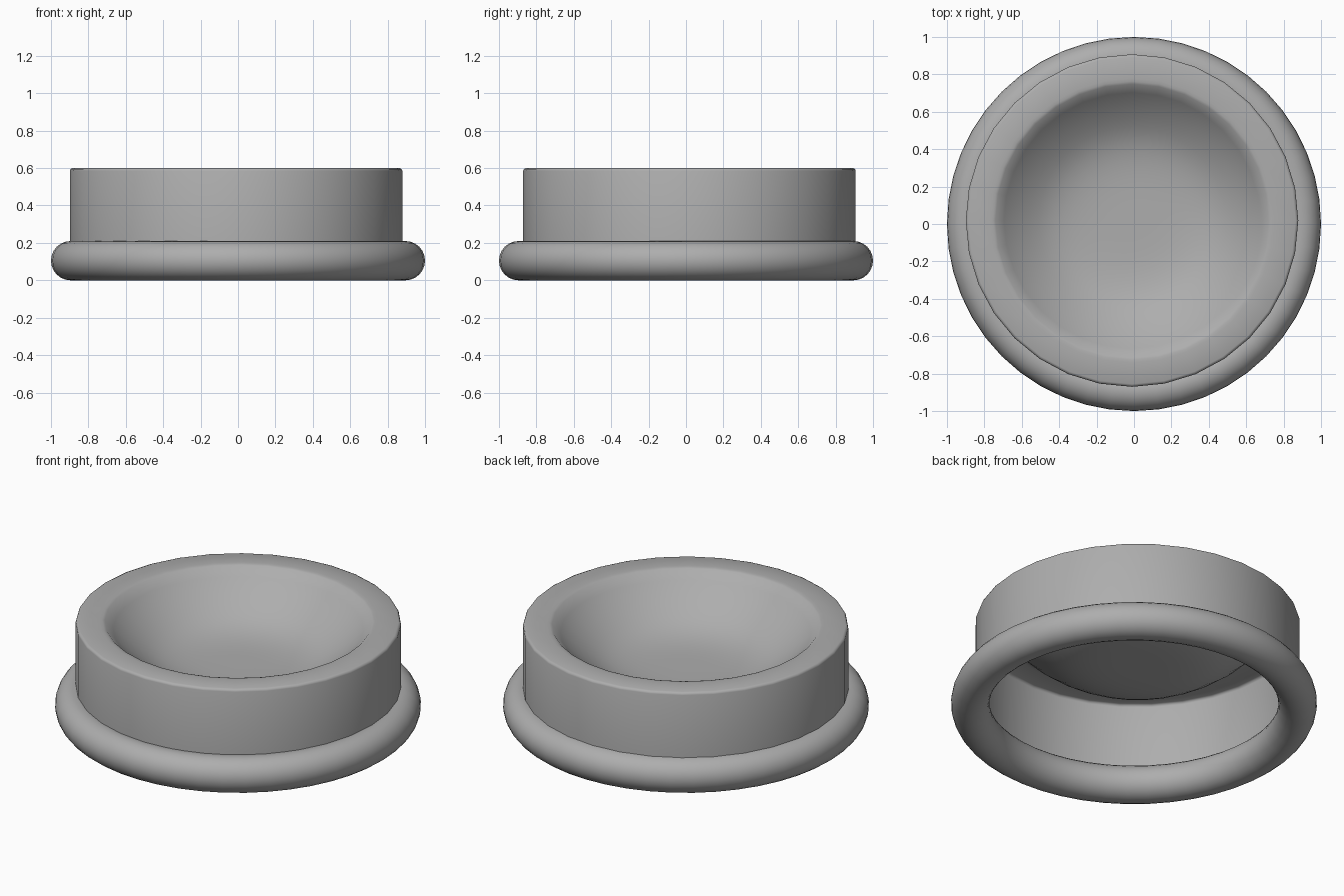
import bpy, bmesh, math

if "Cube" in bpy.data.objects:
    bpy.data.objects.remove(bpy.data.objects["Cube"])

grey = bpy.data.materials.new("dark_grey")
grey.diffuse_color = (0.42, 0.42, 0.42, 1)
grey.use_nodes = True
grey.node_tree.nodes["Principled BSDF"].inputs["Base Color"].default_value = grey.diffuse_color


def finish(name, angle):
    ob = bpy.context.object
    ob.name = name
    ob.data.materials.append(grey)
    bpy.ops.object.shade_smooth_by_angle(angle=math.radians(angle))
    return ob


# Rounded ring around the foot
bpy.ops.mesh.primitive_torus_add(major_segments=48, minor_segments=24,
                                 major_radius=0.895, minor_radius=0.105,
                                 location=(0, 0, 0.105))
finish("base_ring", 60)

# Thin shell profile (radius, height): wall, softened rim, dish with flattened floor
R, rim, flat = 0.985, 0.73, 0.5
cz = 0.595 + math.sqrt(R * R - rim * rim)


def dish_height(r):
    if r >= flat:
        return cz - math.sqrt(R * R - r * r)
    d = math.sqrt(R * R - flat * flat)
    return cz - d - (flat / d) * flat / 4 * (1 - (r / flat) ** 4)


profile = [(0.889, 0.105), (0.889, 0.585), (0.885, 0.595), (0.874, 0.6),
           (0.76, 0.6), (0.744, 0.599)]
N = 16
profile += [(rim * (1 - i / N), dish_height(rim * (1 - i / N))) for i in range(N + 1)]

# Lathe the profile; the shell is open underneath
bm = bmesh.new()
verts = [bm.verts.new((r, 0, z)) for r, z in profile]
edges = [bm.edges.new(p) for p in zip(verts, verts[1:])]
bmesh.ops.spin(bm, geom=verts + edges, cent=(0, 0, 0), axis=(0, 0, 1),
               angle=math.tau, steps=32, use_merge=True)
bmesh.ops.remove_doubles(bm, verts=bm.verts, dist=0.0005)
bmesh.ops.recalc_face_normals(bm, faces=bm.faces)
# Make sure the dish faces upwards
dish = min(bm.faces, key=lambda f: f.calc_center_median().xy.length)
if dish.normal.z < 0:
    bmesh.ops.reverse_faces(bm, faces=bm.faces)
me = bpy.data.meshes.new("bowl_shell")
bm.to_mesh(me)
bm.free()
bowl = bpy.data.objects.new("bowl_shell", me)
bowl.location = (-0.0105, 0.0185, 0)
bpy.context.collection.objects.link(bowl)
bpy.ops.object.select_all(action='DESELECT')
bpy.context.view_layer.objects.active = bowl
bowl.select_set(True)
finish("bowl_shell", 60)
